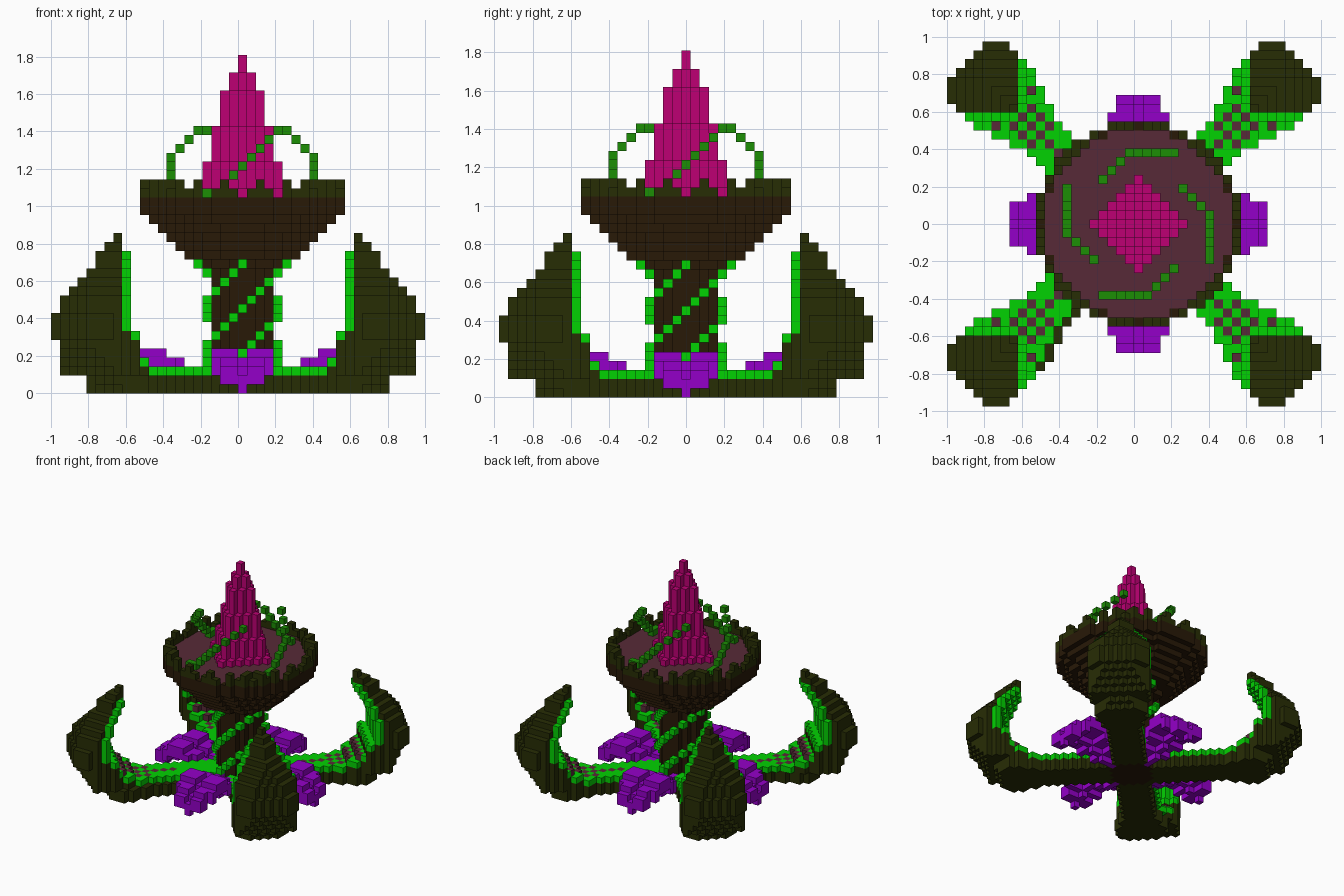
import bpy, bmesh, math

if "Cube" in bpy.data.objects:
    bpy.data.objects.remove(bpy.data.objects["Cube"])

V = 2 / 42            # block size
PALETTE = {
    "olive bark": (39, 45, 5), "brown bark": (40, 25, 7),
    "bright green": (2, 210, 2), "vine green": (28, 142, 5),
    "purple": (148, 0, 200), "magenta": (190, 0, 116), "mauve": (87, 42, 55),
}


def linear(c):
    c /= 255
    return c / 12.92 if c <= 0.04045 else ((c + 0.055) / 1.055) ** 2.4


MATS = {}
for name, rgb in PALETTE.items():
    m = bpy.data.materials.new(name)
    col = tuple(linear(c) for c in rgb) + (1,)
    m.diffuse_color = col
    m.use_nodes = True
    b = m.node_tree.nodes["Principled BSDF"]
    b.inputs["Base Color"].default_value = col
    b.inputs["Roughness"].default_value = 0.9
    MATS[name] = m

cells = {}            # (i, j, k) -> (part, colour)


def put(part, colour, i, j, k):
    cells[(i, j, k)] = (part, colour)


def disc(r):
    n = range(-r, r + 1)
    return [(i, j) for i in n for j in n if i * i + j * j <= (r + 0.45) ** 2]


def quarter_turns(i, j):
    return [(i, j), (-j, i), (-i, -j), (j, -i)]


# Four claw arms. Per layer: furthest row, furthest diagonal sum,
# start of the inner face along the diagonal, and half width
REACH = [16, 16, 19, 19, 19, 19, 20, 20, 20, 19, 19, 18, 17, 16, 15, 15, 14, 13]
CORNER = [29, 30, 32, 33, 34, 35] + [r + 16 for r in REACH[6:]]
INNER = [0, 0, 0, 12, 13, 14, 14, 15, 15, 15, 15, 14.5, 14.5, 14, 13.5, 13, 13, 13]
HALF = [6] * 11 + [5, 5, 4, 3, 2, 1, 0]


def in_arm(i, j, k):
    s, d = (i + j) / 2, abs(i - j)
    return (k < len(REACH) and max(i, j) <= REACH[k] and i + j <= CORNER[k]
            and s >= INNER[k] and d <= min(HALF[k], max(3, 0.667 * s - 3.1)))


def arm(name, sx, sy, base_shift):
    for i in range(21):
        for j in range(21):
            s, d = (i + j) / 2, abs(i - j)
            for k in range(len(REACH)):
                if not in_arm(i, j, k):
                    continue
                colour = "olive bark"
                if k < 7:
                    # planted floor and ramp, checkered inside a green edge
                    if k >= 2 and not in_arm(i, j, k + 1) and s < 16:
                        inside = k < 5 and d <= min(6, 0.667 * s - 3.1) - 1
                        colour = "mauve" if inside and (i + j) % 2 == 0 else "bright green"
                elif k < 16 and s == INNER[k]:
                    colour = "bright green"
                x = i if sx > 0 else -1 - i
                put(name, colour, x + (base_shift if k < 2 else 0), j * sy, k)


for sx, side in ((1, "left"), (-1, "right")):
    for sy, end in ((-1, "front"), (1, "back")):
        # the front right foot sits one block further in
        arm(f"{end}_{side}_claw_arm", sx, sy, 1 if (sx, sy) == (-1, -1) else 0)

# Trunk
for k in range(14):
    for i, j in disc(3):
        put("trunk", "brown bark", i, j, k)

# Four vines winding around the trunk
for k in range(2, 15):
    r = 4 if k < 14 else 5
    for n in range(4):
        a = (k - 9) * math.tau / 20 + n * math.pi / 2
        put("trunk_vines", "bright green", round(r * math.cos(a)), round(r * math.sin(a)), k)

# Flared cup with mauve filling
filling = set(disc(10))
for k, r in enumerate([4, 6, 7, 8, 9, 10, 11, 11], start=14):
    for i, j in disc(r):
        if k == 21 and (i, j) in filling:
            put("cup_filling", "mauve", i, j, k)
        else:
            put("cup", "brown bark", i, j, k)

# Notched rim with teeth
for i, j in set(disc(11)) - filling:
    low = min(abs(i), abs(j))
    if low not in (0, 4):
        put("cup_rim", "olive bark", i, j, 22)
    if low in (2, 5, 7):
        put("cup_rim", "olive bark", i, j, 23)

# Stepped crystal spire
SPIRE_TOP = [37, 35, 33, 29, 25, 22]
for i in range(-5, 6):
    for j in range(-5, 6):
        d = abs(i) + abs(j)
        if d <= 5:
            for k in range(22, SPIRE_TOP[d] + 1):
                put("spire", "magenta", i, j, k)

# Four climbing tendrils around the spire
for step in range(9):
    i = step - 4
    j = -8 if i <= 1 else i - 9
    for x, y in quarter_turns(i, j):
        put("tendrils", "vine green", x, y, max(22, 21 + step))

# Four arching, creased leaves at the foot: (half width, height) by distance out
LEAF = {4: (1, 2), 5: (1, 2), 6: (2, 2), 7: (2, 3), 8: (3, 3), 9: (3, 4),
        10: (3, 4), 11: (3, 4), 12: (3, 3), 13: (2, 3), 14: (2, 2)}
for r, (half, height) in LEAF.items():
    for w in range(-half, half + 1):
        top = height - (w == 0)
        low = top - 1 if r < 13 else 1
        for x, y in quarter_turns(r, w):
            for k in range(low, top + 1):
                if (x, y, k) not in cells:
                    put("leaves", "purple", x, y, k)
for x, y in quarter_turns(14, 0):
    put("leaves", "purple", x, y, 0)

# Outer block faces become one mesh per part
AXES = [(0, 1, 2), (1, 2, 0), (2, 0, 1)]


def build(part):
    mesh = bpy.data.meshes.new(part)
    own = {c: col for c, (p, col) in cells.items() if p == part}
    slots = sorted(set(own.values()))
    for s in slots:
        mesh.materials.append(MATS[s])
    bm = bmesh.new()
    verts = {}

    def corner(p):
        if p not in verts:
            verts[p] = bm.verts.new((p[0] * V, (p[1] - 0.5) * V, p[2] * V))
        return verts[p]

    for c, col in own.items():
        for a, b, d in AXES:
            for side in (0, 1):
                n = list(c)
                n[a] += 2 * side - 1
                if tuple(n) in cells:
                    continue
                ring = []
                for u, v in ((0, 0), (1, 0), (1, 1), (0, 1)):
                    p = list(c)
                    p[a] += side
                    p[b] += u
                    p[d] += v
                    ring.append(corner(tuple(p)))
                f = bm.faces.new(ring if side else ring[::-1])
                f.material_index = slots.index(col)
    bm.to_mesh(mesh)
    bm.free()
    bpy.context.collection.objects.link(bpy.data.objects.new(part, mesh))


for part in sorted({p for p, _ in cells.values()}):
    build(part)
